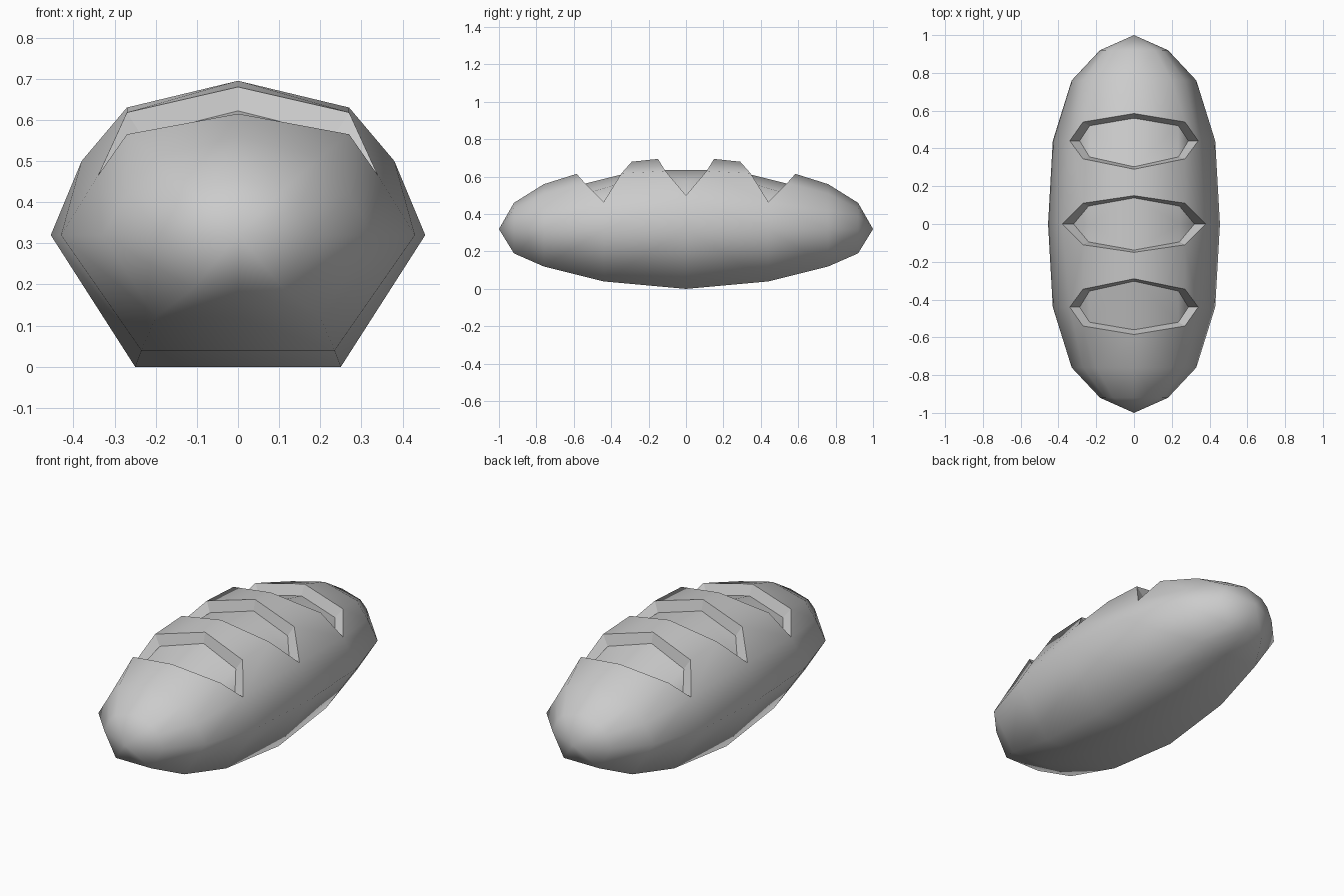
import bpy
import bmesh

cube = bpy.data.objects.get("Cube")
if cube:
    bpy.data.objects.remove(cube, do_unlink=True)

# Plain crust colour
crust = bpy.data.materials.new("crust_grey")
crust.use_nodes = True
crust.diffuse_color = (0.6, 0.6, 0.6, 1)
crust.node_tree.nodes["Principled BSDF"].inputs["Base Color"].default_value = (0.6, 0.6, 0.6, 1)

bm = bmesh.new()


def row(*points):
    return [bm.verts.new(p) for p in points]


def face(*verts, smooth=True):
    bm.faces.new(verts).smooth = smooth


def strip(a, b, smooth=True):
    """Join two rows of equal length with quads."""
    for i in range(len(a) - 1):
        face(a[i], a[i + 1], b[i + 1], b[i], smooth=smooth)


# Lengthwise rows of one quarter of the loaf, from the middle to the end
ridge = row((0, .15, .695), (0, .29, .68), (0, .585, .615), (0, .76, .56), (0, .92, .46))
shoulder = row((.27, .11, .63), (.27, .345, .618), (.27, .54, .565), (.2, .76, .51), (.11, .92, .43))
flank = row((.38, 0, .5), (.34, .44, .465), (.27, .76, .42), (.15, .92, .39))
waist = row((.455, 0, .32), (.43, .44, .32), (.33, .76, .32), (.18, .92, .32))
base = row((.25, 0, 0), (.235, .44, .04), (.2, .76, .12), (.11, .92, .19))
keel = row(*[(0, v.co.y, v.co.z) for v in base])
tip = bm.verts.new((0, 1, .32))

# Crust between and beyond the slashes
strip(ridge[:2], shoulder[:2])
strip(ridge[2:], shoulder[2:])
face(shoulder[0], shoulder[1], flank[1], flank[0])
face(shoulder[2], shoulder[3], flank[2], flank[1])
strip(shoulder[3:], flank[2:])
strip(flank, waist)
strip(waist, base)
strip(base, keel)

# Rounded end cap
ends = [r[-1] for r in (ridge, shoulder, flank, waist, base, keel)]
for a, b in zip(ends, ends[1:]):
    face(a, b, tip)

# Middle slash: sunken floor and flat walls
rim = [ridge[0], shoulder[0], flank[0]]
floor = row((0, .138, .635), (.24, .095, .577), (.32, 0, .46))
strip(rim, floor, smooth=False)
centre = row((0, 0, .635), (.24, 0, .577))
face(floor[0], floor[1], centre[1], centre[0])
face(floor[1], floor[2], centre[1])

# End slash: sunken floor and flat walls
rim = [ridge[1], shoulder[1], flank[1], shoulder[2], ridge[2]]
floor = row((0, .303, .622), (.235, .355, .563), (.288, .44, .43), (.235, .52, .515), (0, .56, .558))
strip(rim, floor, smooth=False)
face(floor[0], floor[1], floor[3], floor[4])
face(floor[1], floor[2], floor[3])

# Turn all faces outward, using the underside as reference
bmesh.ops.recalc_face_normals(bm, faces=bm.faces)
underside = next(f for f in bm.faces if base[0] in f.verts and keel[0] in f.verts)
underside.normal_update()
if underside.normal.z > 0:
    bmesh.ops.reverse_faces(bm, faces=bm.faces)

mesh = bpy.data.meshes.new("bread_loaf")
bm.to_mesh(mesh)
bm.free()
mesh.materials.append(crust)
loaf = bpy.data.objects.new("bread_loaf", mesh)
bpy.context.collection.objects.link(loaf)

# Mirror the quarter across both centre planes
mirror = loaf.modifiers.new("mirror", 'MIRROR')
mirror.use_axis = (True, True, False)
mirror.merge_threshold = 0.001
